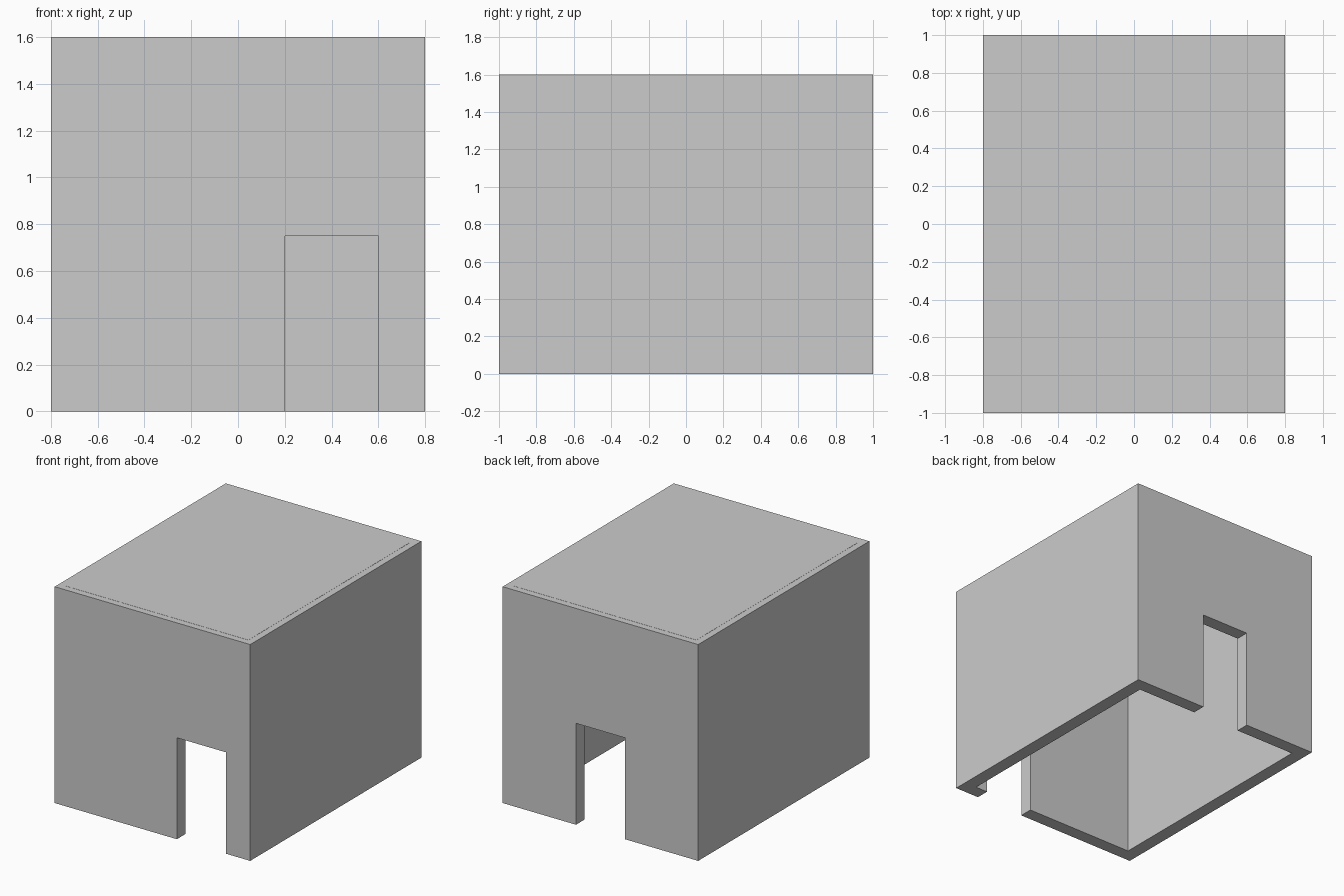
import bpy

if "Cube" in bpy.data.objects:
    bpy.data.objects.remove(bpy.data.objects["Cube"])

W, D, H, T = 1.6, 2.0, 1.6, 0.1      # outer width, depth, height, wall thickness
DOOR_W, DOOR_H = 0.4, 0.75


def box(name, lo, hi):
    """Axis-aligned box between two corners."""
    bpy.ops.mesh.primitive_cube_add(size=1, location=[(a + b) / 2 for a, b in zip(lo, hi)])
    ob = bpy.context.object
    ob.name = name
    ob.scale = [b - a for a, b in zip(lo, hi)]
    bpy.ops.object.transform_apply(location=False, rotation=False, scale=True)
    return ob


def cut(target, cutter):
    """Subtract the cutter from the target and discard it."""
    cutter.hide_render = True
    mod = target.modifiers.new("cut", 'BOOLEAN')
    mod.operation = 'DIFFERENCE'
    mod.solver = 'EXACT'
    mod.object = cutter
    bpy.context.view_layer.objects.active = target
    bpy.ops.object.modifier_apply(modifier=mod.name)
    bpy.data.objects.remove(cutter)


# Walls: a ring open at top and bottom
walls = box("walls", (-W / 2, -D / 2, 0), (W / 2, D / 2, H))
cut(walls, box("room_cutter", (-W / 2 + T, -D / 2 + T, -1), (W / 2 - T, D / 2 - T, H + 1)))

# Doorways: front one off to the right, back one central
for name, x, y in (("front_door_cutter", 0.4, -D / 2), ("back_door_cutter", 0.0, D / 2)):
    cut(walls, box(name, (x - DOOR_W / 2, y - 0.2, -1), (x + DOOR_W / 2, y + 0.2, DOOR_H)))

# Roof slab set halfway into the walls, a hair proud of them
box("roof", (-W / 2 + T / 2, -D / 2 + T / 2, H - T), (W / 2 - T / 2, D / 2 - T / 2, H + 0.001))
